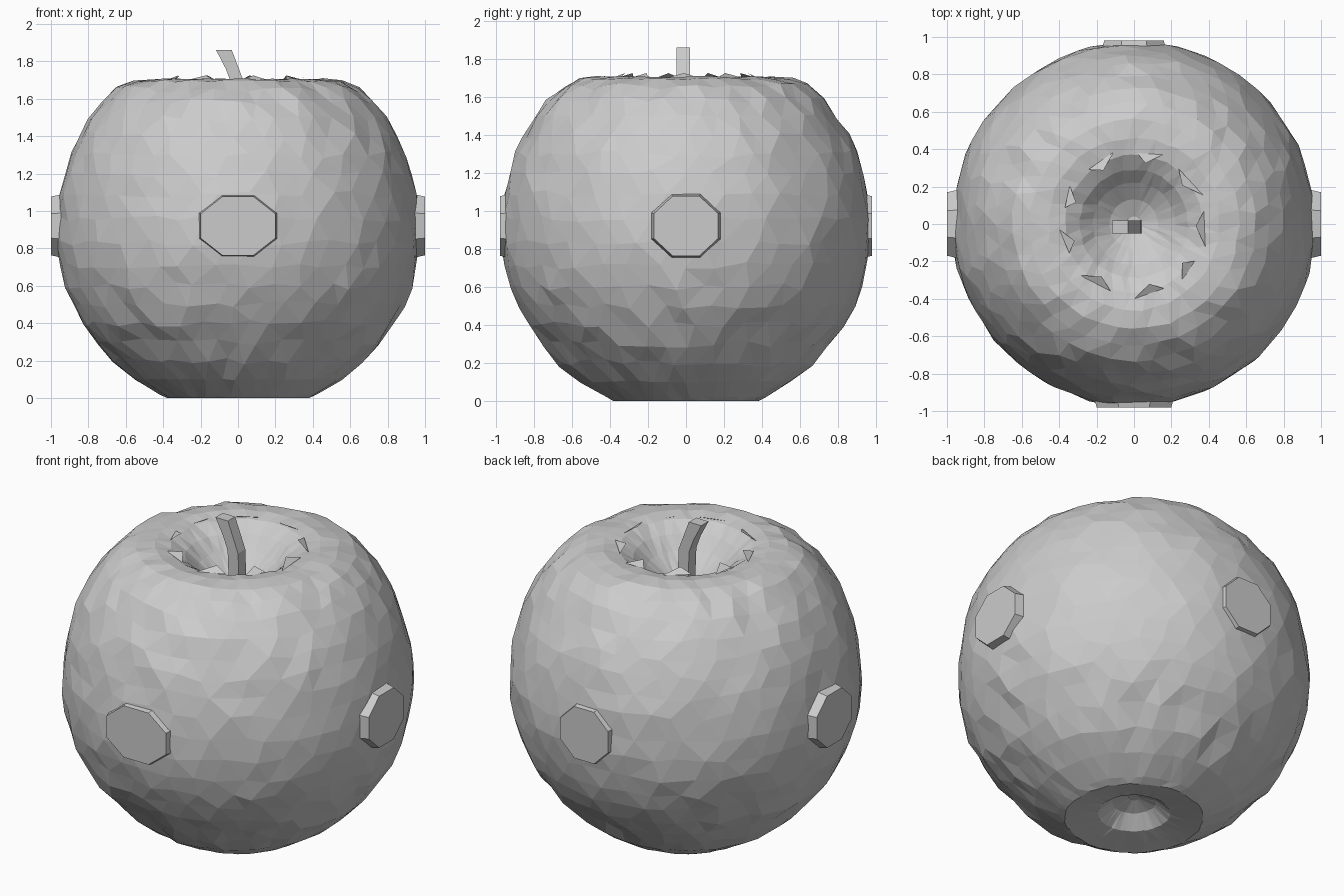
import bpy, bmesh, math, random
from mathutils import Vector

random.seed(4)
cube = bpy.data.objects.get("Cube")
if cube:
    bpy.data.objects.remove(cube, do_unlink=True)

grey = bpy.data.materials.new("plain grey")
grey.use_nodes = True
COLOUR = (0.6, 0.6, 0.6, 1)
grey.diffuse_color = COLOUR
grey.node_tree.nodes["Principled BSDF"].inputs["Base Color"].default_value = COLOUR


def finish(bm, name):
    """Turn a bmesh into a flat shaded grey object."""
    mesh = bpy.data.meshes.new(name)
    bm.to_mesh(mesh)
    bm.free()
    obj = bpy.data.objects.new(name, mesh)
    bpy.context.collection.objects.link(obj)
    mesh.materials.append(grey)
    return obj


def loft(bm, rings):
    """Join rings of equal size and cap both ends."""
    for a, b in zip(rings, rings[1:]):
        n = len(a)
        for i in range(n):
            j = (i + 1) % n
            bm.faces.new((a[i], a[j], b[j], b[i]))
    bm.faces.new(list(reversed(rings[0])))
    bm.faces.new(rings[-1])


# Fruit body: profile of radius and height, from the base hollow to the stem hollow
profile = [(0.03, 0.13), (0.12, 0.1), (0.2, 0.03), (0.29, 0.015), (0.38, 0.0),
           (0.42, 0.02), (0.55, 0.1), (0.665, 0.2), (0.755, 0.3), (0.83, 0.4),
           (0.885, 0.5), (0.925, 0.6), (0.955, 0.71), (0.97, 0.83), (0.97, 0.96),
           (0.955, 1.09), (0.93, 1.2), (0.9, 1.3), (0.855, 1.4), (0.8, 1.49),
           (0.73, 1.585), (0.65, 1.655), (0.56, 1.695), (0.46, 1.705), (0.37, 1.69),
           (0.29, 1.64), (0.22, 1.57), (0.13, 1.5), (0.04, 1.46)]
SIDES = 40
bm = bmesh.new()
rings = []
for k, (r, z) in enumerate(profile):
    ring = []
    wobble = min(0.02, r * 0.04)
    for i in range(SIDES):
        a = math.tau * (i + 0.5 * (k % 2) + random.uniform(-0.25, 0.25)) / SIDES
        rr = r + random.uniform(-0.4, 0.4) * wobble
        dz = 0 if z < 0.025 else random.uniform(-1, 1) * wobble
        if r < 0.6:
            dz *= 0.3
        ring.append(bm.verts.new((rr * math.cos(a), rr * math.sin(a), z + dz)))
    rings.append(ring)
loft(bm, rings)
bmesh.ops.triangulate(bm, faces=bm.faces[:])
bmesh.ops.recalc_face_normals(bm, faces=bm.faces[:])
finish(bm, "fruit_body")


# Flat raised patches on the four sides
def side_patch(name, angle, reach, half_width):
    out = Vector((math.cos(angle), math.sin(angle), 0))
    side = Vector((-out.y, out.x, 0))
    bm = bmesh.new()
    loops = []
    for depth, scale in ((reach - 0.06, 1.08), (reach, 1)):
        loop = []
        for i in range(8):
            a = math.tau * (i + 0.5) / 8
            p = out * depth + side * half_width * scale * math.cos(a) * 1.08
            p.z = 0.92 + 0.17 * scale * math.sin(a)
            loop.append(bm.verts.new(p))
        loops.append(loop)
    loft(bm, loops)
    bmesh.ops.recalc_face_normals(bm, faces=bm.faces[:])
    finish(bm, name)


side_patch("left_patch", 0, 1.0, 0.17)
side_patch("back_patch", math.pi / 2, 0.98, 0.16)
side_patch("right_patch", math.pi, 1.0, 0.17)
side_patch("front_patch", -math.pi / 2, 0.98, 0.2)

# Thin loose slivers lying around the top rim
bm = bmesh.new()
for i in range(9):
    a = math.tau * (i + random.uniform(-0.2, 0.2)) / 9
    span = random.uniform(0.15, 0.25)
    points = []
    for da, r, z in ((-span, 0.4, 1.695), (span, 0.38, 1.7), (0.03, 0.33, 1.725)):
        points.append(bm.verts.new((r * math.cos(a + da), r * math.sin(a + da), z)))
    bm.faces.new(points)
finish(bm, "rim_slivers")

# Square stem, leaning to the right at its tip
bm = bmesh.new()
rings = []
for x, z, w in ((0.01, 1.43, 0.035), (0, 1.68, 0.035), (-0.03, 1.76, 0.035), (-0.075, 1.86, 0.042)):
    rings.append([bm.verts.new((x + sx * w, -0.015 + sy * 0.035, z))
                  for sx, sy in ((-1, -1), (1, -1), (1, 1), (-1, 1))])
loft(bm, rings)
bmesh.ops.recalc_face_normals(bm, faces=bm.faces[:])
finish(bm, "stem")
